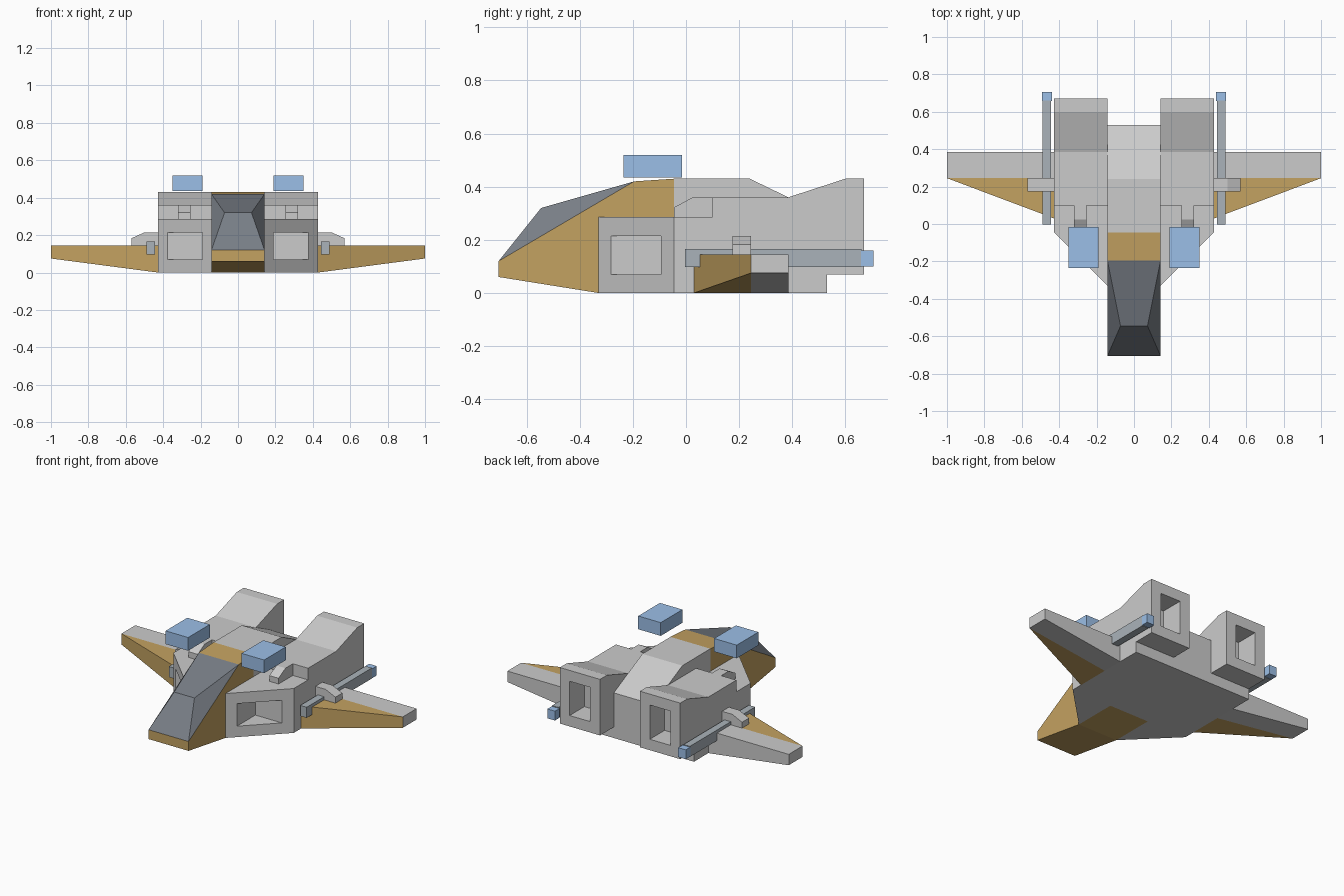
import bpy, bmesh

if "Cube" in bpy.data.objects:
    bpy.data.objects.remove(bpy.data.objects["Cube"])


def material(name, rgb):
    m = bpy.data.materials.new(name)
    m.diffuse_color = (*rgb, 1)
    m.use_nodes = True
    m.node_tree.nodes["Principled BSDF"].inputs["Base Color"].default_value = m.diffuse_color
    return m


GOLD = material("gold", (0.55, 0.36, 0.12))
BLUE = material("blue", (0.33, 0.52, 0.80))
DARK = material("canopy_grey", (0.19, 0.21, 0.24))
STEEL = material("steel", (0.40, 0.45, 0.49))


def finish(name, bm, mat=None, mirror=False):
    bmesh.ops.recalc_face_normals(bm, faces=bm.faces)
    me = bpy.data.meshes.new(name)
    bm.to_mesh(me)
    bm.free()
    ob = bpy.data.objects.new(name, me)
    bpy.context.collection.objects.link(ob)
    if mat:
        me.materials.append(mat)
    if mirror:
        ob.modifiers.new("mirror", 'MIRROR').use_mirror_merge = False
    return ob


def prism(name, profile, axis, lo, hi, mat=None, mirror=False):
    """Extrude a 2D profile along an axis; remaining axes keep x, y, z order."""
    bm = bmesh.new()

    def ring(t):
        return [bm.verts.new((*p[:axis], t, *p[axis:])) for p in profile]
    a, b = ring(lo), ring(hi)
    bm.faces.new(a)
    bm.faces.new(b)
    n = len(a)
    for i in range(n):
        bm.faces.new((a[i], a[(i + 1) % n], b[(i + 1) % n], b[i]))
    return finish(name, bm, mat, mirror)


def box(name, x, y, z, mat=None, mirror=False):
    plan = [(x[0], y[0]), (x[1], y[0]), (x[1], y[1]), (x[0], y[1])]
    return prism(name, plan, 2, z[0], z[1], mat, mirror)


def hull(name, points, mat=None, mirror=False):
    bm = bmesh.new()
    vs = [bm.verts.new(p) for p in points]
    bmesh.ops.convex_hull(bm, input=vs)
    bmesh.ops.dissolve_limit(bm, angle_limit=0.01, verts=bm.verts, edges=bm.edges)
    return finish(name, bm, mat, mirror)


W, P = 0.142, 0.428  # half width of the fuselage, outer side of the pods

# Central fuselage: gold nose, grey rear, faceted canopy
prism("nose", [(-.705, .06), (-.33, 0), (-.045, 0), (-.045, .43), (-.195, .42), (-.705, .12)],
      0, -W, W, GOLD)
prism("rear_fuselage", [(-.045, 0), (.53, 0), (.53, .29), (.24, .43), (-.045, .43)], 0, -W, W)
hull("canopy", [(s * x, y, z) for s in (-1, 1)
                for x, y, z in ((W, -.705, .12), (.072, -.545, .32), (W, -.195, .42))], DARK)

# Engine pods: side profile with slanted front, intake notch and exhaust recess cut out
pod = prism("engine_pod", [(-.33, 0), (.53, 0), (.53, .07), (.67, .07), (.67, .43), (.6, .43),
                           (.385, .36), (.1, .36), (.1, .285), (-.33, .285)], 0, W, P)
cutters = [
    prism("front_slant_cutter", [(W - .1, -.43), (P + .1, .055), (P + .1, -.43)], 2, -.1, .6),
    prism("intake_cutter", [(.19, -.095), (.19, -.4), (.495, -.095)], 2, .07, .215),
    box("exhaust_cutter", (.212, .358), (.52, .8), (.14, .36)),
]
for c in cutters:
    c.hide_render = True
    c.hide_viewport = True
    m = pod.modifiers.new(c.name, 'BOOLEAN')
    m.operation = 'DIFFERENCE'
    m.solver = 'EXACT'
    m.object = c
pod.modifiers.new("mirror", 'MIRROR').use_mirror_merge = False

# Ridge on top of each pod
prism("pod_ridge", [(.1, .285), (.1, .36), (.025, .36), (-.045, .322), (-.045, .285)],
      0, .255, .32, None, True)

# Wings: grey rear panel and gold leading edge
hull("wing", [(x, y, z) for y in (.245, .385)
              for x, z in ((P, 0), (P, .145), (1, .075), (1, .145))], None, True)
hull("wing_leading_edge", [(P, .03, 0), (P, .03, .145), (P, .245, 0), (P, .245, .145),
                           (1, .245, .075), (1, .245, .145)], GOLD, True)

# Wing guns with clamps and blue tips
box("gun_barrel", (.445, .49), (-.003, .66), (.097, .165), STEEL, True)
box("gun_tip", (.438, .492), (.658, .705), (.1, .16), BLUE, True)
prism("gun_clamp", [(P, .145), (P, .215), (.5, .215), (.57, .183), (.57, .145)],
      1, .175, .245, None, True)

# Floating blue blocks above the pods
box("blue_block", (.19, .35), (-.235, -.015), (.435, .52), BLUE, True)
